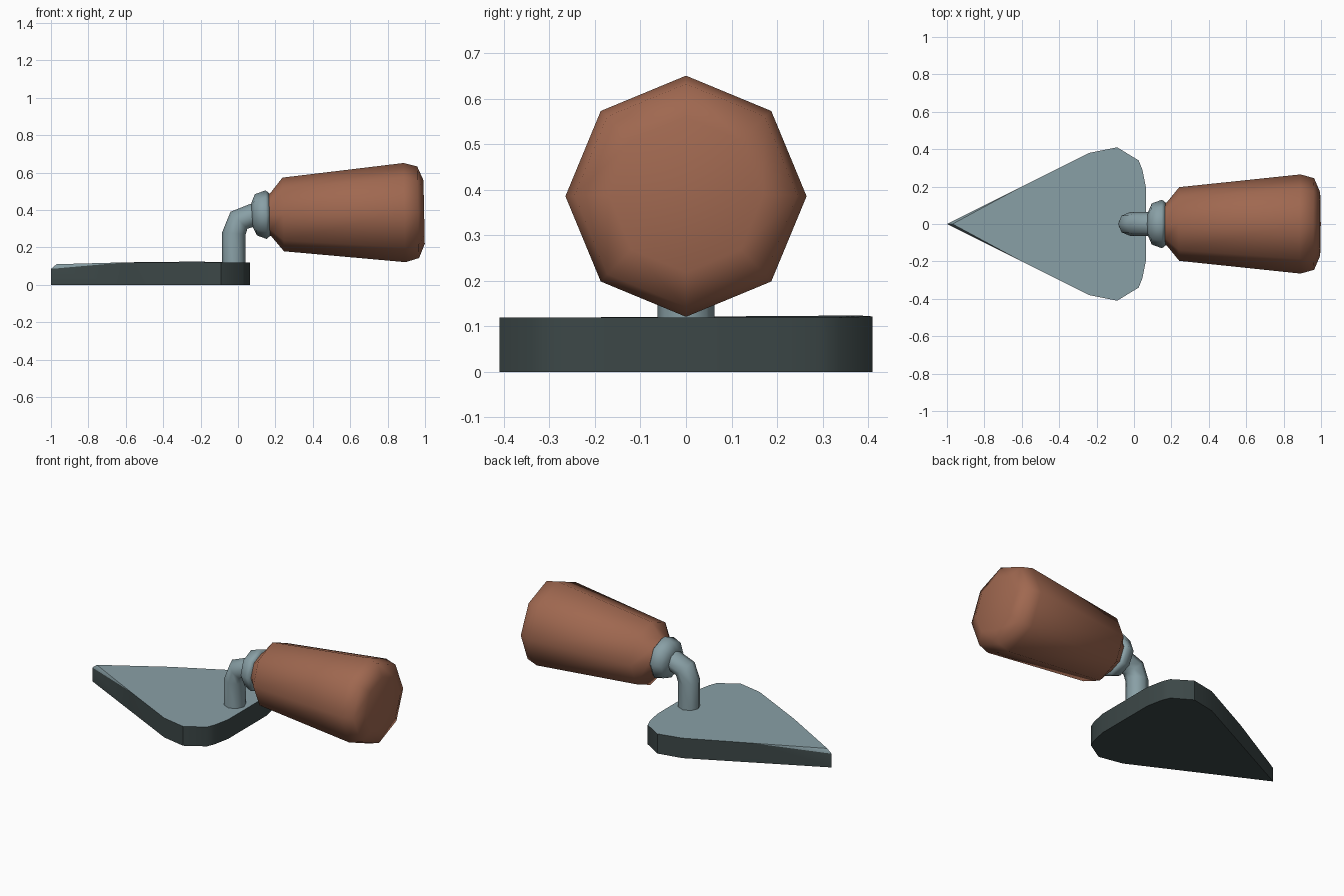
import bpy, bmesh, math
from mathutils import Vector

if "Cube" in bpy.data.objects:
    bpy.data.objects.remove(bpy.data.objects["Cube"])


def material(name, rgb):
    m = bpy.data.materials.new(name)
    m.diffuse_color = (*rgb, 1)
    m.use_nodes = True
    m.node_tree.nodes["Principled BSDF"].inputs["Base Color"].default_value = m.diffuse_color
    return m


STEEL = material("light_steel", (0.25, 0.35, 0.38))
DARK = material("dark_steel", (0.045, 0.063, 0.063))
WOOD = material("brown_wood", (0.35, 0.138, 0.08))


def finish(bm, name, mats, angle):
    bmesh.ops.recalc_face_normals(bm, faces=bm.faces)
    for f in bm.faces:
        f.smooth = True
    me = bpy.data.meshes.new(name)
    bm.to_mesh(me)
    bm.free()
    me.set_sharp_from_angle(angle=math.radians(angle))
    for m in mats:
        me.materials.append(m)
    ob = bpy.data.objects.new(name, me)
    bpy.context.collection.objects.link(ob)
    return ob


def loft(name, rings, mat, angle, sides=8):
    """Octagonal tube through rings of (x, z, axis tilt in degrees, radius)."""
    bm = bmesh.new()
    loops = []
    for x, z, tilt, r in rings:
        t = math.radians(tilt)
        u, v = Vector((-math.sin(t), 0, math.cos(t))), Vector((0, 1, 0))
        loops.append([bm.verts.new(Vector((x, 0, z)) + r * (u * math.cos(a) + v * math.sin(a)))
                      for a in (math.tau * i / sides for i in range(sides))])
    for a, b in zip(loops, loops[1:]):
        for i in range(sides):
            j = (i + 1) % sides
            bm.faces.new((a[i], a[j], b[j], b[i]))
    bm.faces.new(loops[0])
    bm.faces.new(loops[-1])
    return finish(bm, name, [mat], angle)


# Blade: mirrored leaf outline, with the top edge dropping towards the point
half = [(-0.6, 0.2, 0.12), (-0.24, 0.38, 0.124), (-0.09, 0.41, 0.122),
        (0.025, 0.34, 0.12), (0.045, 0.29, 0.12), (0.065, 0.19, 0.12)]
outline = [(-1, 0, 0.085)] + half + [(x, -y, 0.12) for x, y, z in reversed(half)]
bm = bmesh.new()
low = [bm.verts.new((x, y, 0)) for x, y, z in outline]
top = [bm.verts.new(p) for p in outline]
n = len(outline)
for i in range(n):
    j = (i + 1) % n
    bm.faces.new((low[i], low[j], top[j], top[i]))
bm.faces.new(low)
inner_tip = bm.verts.new((-0.97, 0, 0.11))
bm.faces.new([inner_tip] + top[1:])
bm.faces.new((top[0], top[1], inner_tip))
bm.faces.new((top[0], inner_tip, top[-1]))
bmesh.ops.recalc_face_normals(bm, faces=bm.faces)
for f in bm.faces:
    f.material_index = 0 if f.normal.z > 0.2 else 1
finish(bm, "blade", [STEEL, DARK], 40)

# Bent neck
loft("neck", [(-0.022, 0.1, 90, 0.063), (-0.022, 0.275, 85, 0.063),
              (0.005, 0.345, 45, 0.064), (0.08, 0.373, 5, 0.063)], STEEL, 60)

# Collar between neck and handle
loft("collar", [(0.075, 0.372, 4, 0.063), (0.095, 0.374, 3, 0.11),
                (0.15, 0.375, 1.2, 0.13), (0.168, 0.375, 1.2, 0.115)], STEEL, 60)

# Tapered wooden handle
loft("handle", [(0.16, 0.375, 1.2, 0.112), (0.175, 0.375, 1.2, 0.115),
                (0.242, 0.376, 1.2, 0.197), (0.89, 0.386, 1.2, 0.265),
                (0.963, 0.388, 1.2, 0.245), (0.995, 0.389, 1.2, 0.17)], WOOD, 60)
